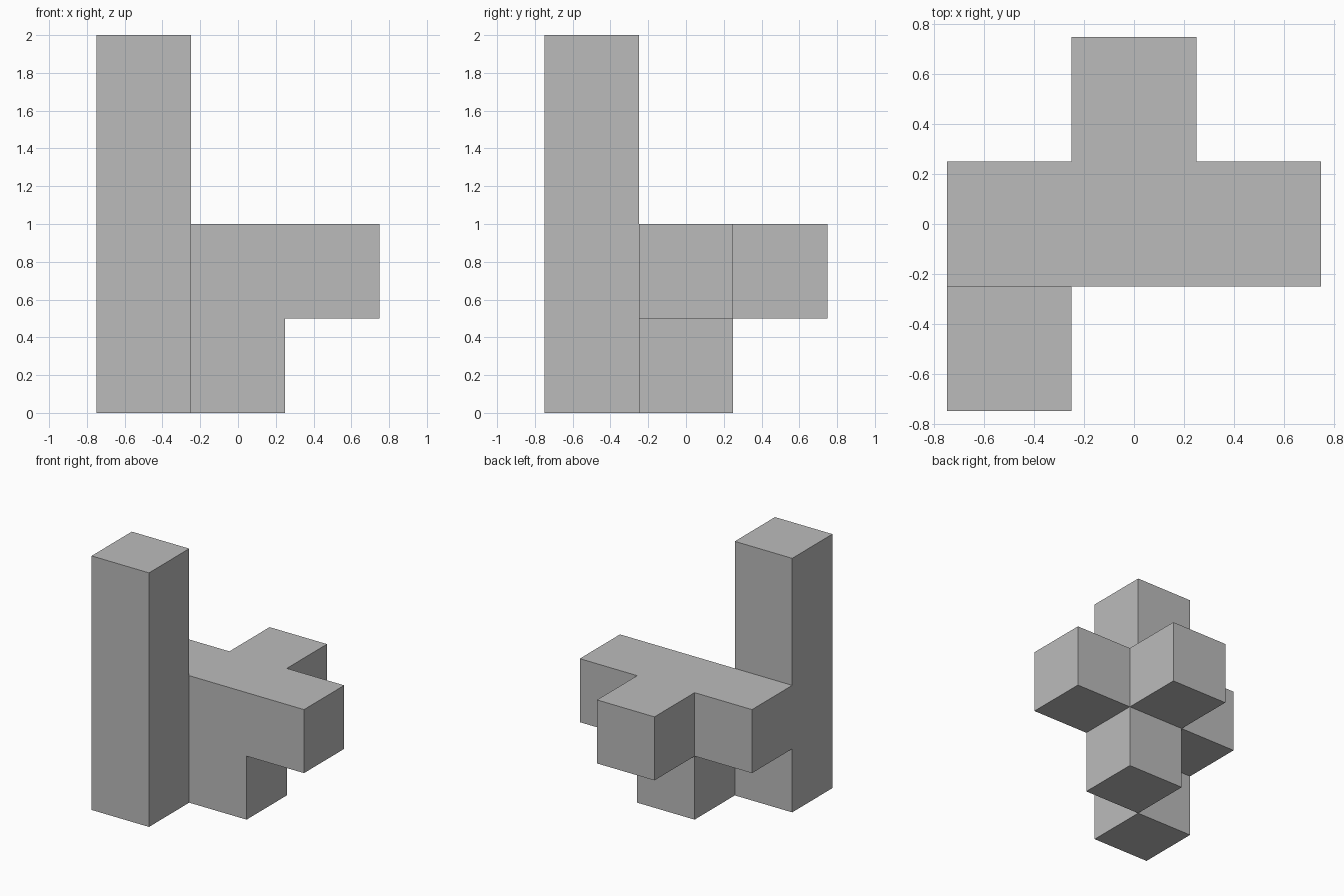
import bpy
import bmesh
from mathutils import Vector

cube = bpy.data.objects.get("Cube")
if cube:
    bpy.data.objects.remove(cube, do_unlink=True)

SIZE = 0.5

# Cells of the block, in grid steps from the centre
tall_column = [(-1, -1, k) for k in range(4)]
cross_bar = [(i, 0, 1) for i in (-1, 0, 1)]
back_stub = [(0, 1, 1)]
lower_foot = [(0, 0, 0)]
cells = set(tall_column + cross_bar + back_stub + lower_foot)

# Plain grey material
grey = bpy.data.materials.new("plain_grey")
grey.use_nodes = True
colour = (0.5, 0.5, 0.5, 1)
grey.diffuse_color = colour
grey.node_tree.nodes["Principled BSDF"].inputs["Base Color"].default_value = colour

# Outer skin: a square wherever a cell has no neighbour
bm = bmesh.new()
axes = [Vector((1, 0, 0)), Vector((0, 1, 0)), Vector((0, 0, 1))]
for cell in cells:
    centre = (Vector(cell) + axes[2] / 2) * SIZE
    for a in range(3):
        for sign in (-1, 1):
            normal = axes[a] * sign
            if tuple(int(c) for c in Vector(cell) + normal) in cells:
                continue
            u = axes[(a + 1) % 3]
            v = normal.cross(u)
            corners = [u + v, v - u, -u - v, u - v]
            bm.faces.new([bm.verts.new(centre + (normal + c) * SIZE / 2)
                          for c in corners])

# Join the squares into large flat faces
bmesh.ops.remove_doubles(bm, verts=bm.verts[:], dist=0.001)
bmesh.ops.dissolve_limit(bm, angle_limit=0.01, verts=bm.verts[:], edges=bm.edges[:])

mesh = bpy.data.meshes.new("interlocking_block")
bm.to_mesh(mesh)
bm.free()
mesh.materials.append(grey)
block = bpy.data.objects.new("interlocking_block", mesh)
bpy.context.collection.objects.link(block)
